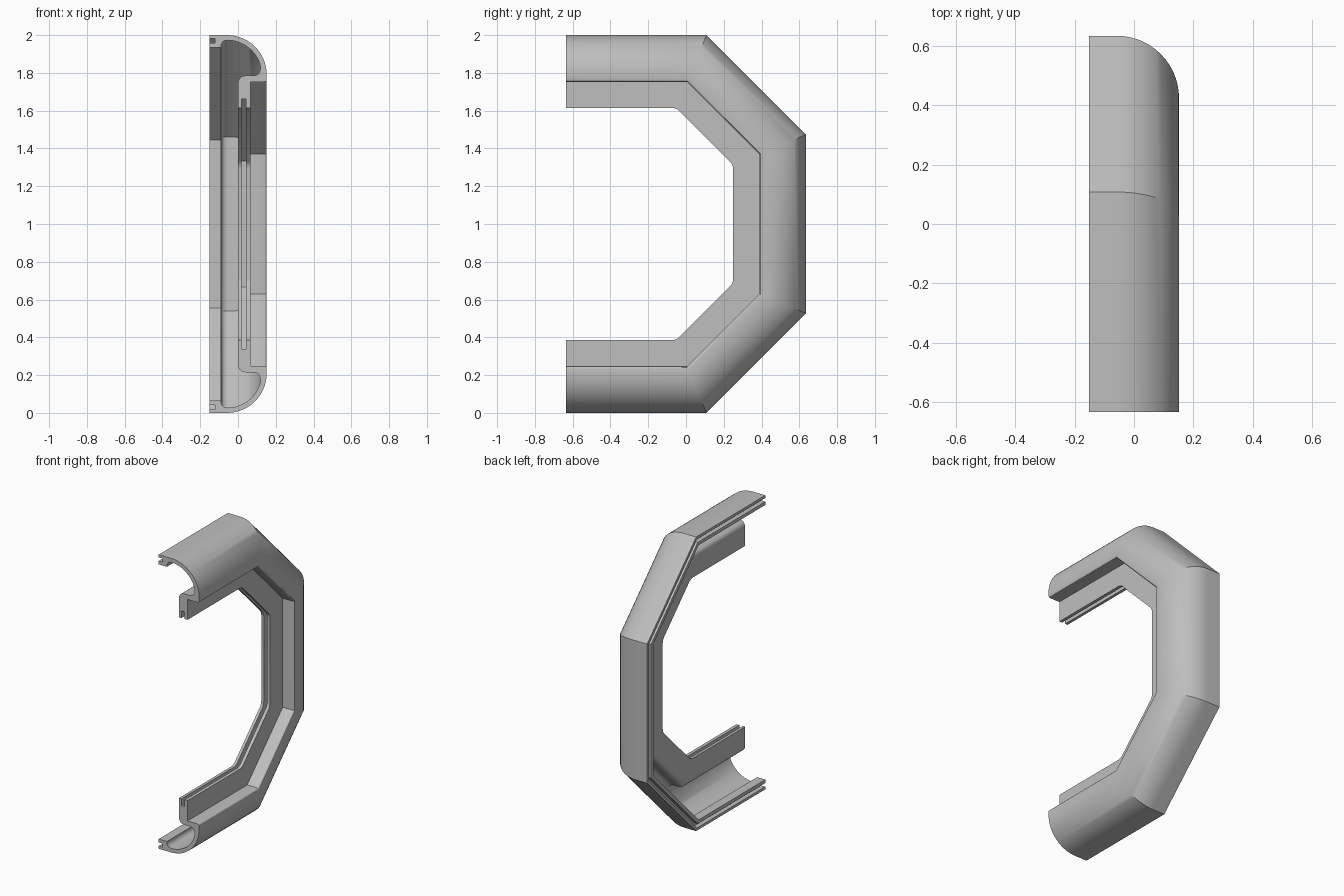
import bpy, bmesh, math

cube = bpy.data.objects.get("Cube")
if cube:
    bpy.data.objects.remove(cube, do_unlink=True)

HALF_W, HALF_L, HEIGHT = 0.152, 0.635, 2.0
CUT = 0.527                       # size of the chamfered corner of the frame
T = math.tan(math.radians(22.5))  # mitre slope
PLATE_END = 0.385                 # depth of the inner rim


def arc(cx, cd, r, a0, a1, n):
    """Points on an arc as (x, depth); 90 degrees points to the outside."""
    angles = [math.radians(a0 + (a1 - a0) * i / n) for i in range(n + 1)]
    return [(cx + r * math.cos(a), cd - r * math.sin(a)) for a in angles]


# Cross-section: x across the frame, depth measured inward from the outside
profile = [(-HALF_W, 0)]
profile += arc(-0.058, 0.21, 0.21, 90, 0, 14)            # rounded outer shell
profile += arc(0.140, 0.235, 0.012, 0, -90, 3)           # shell lower edge
profile += [(0.065, 0.247), (0.065, PLATE_END)]          # plate outer side
profile += [(0.043, PLATE_END), (0.043, 0.337),          # groove in the rim
            (0.019, 0.337), (0.019, PLATE_END), (0, PLATE_END)]
profile += arc(0.038, 0.253, 0.038, 180, 90, 5)          # plate shoulder
profile += arc(0.083, 0.180, 0.035, -90, 0, 5)           # fillet to the shell
profile += arc(-0.058, 0.21, 0.183, 14, 90, 12)          # shell inside
profile += arc(-0.058, 0.059, 0.032, 90, 180, 5)         # lip fillet
profile += [(-0.09, 0.066), (-HALF_W, 0.066),            # lip
            (-HALF_W, 0.043), (-0.122, 0.043),           # slot in the lip
            (-0.122, 0.018), (-HALF_W, 0.018)]

# Path nodes: outer y, z and the inward mitre direction; upper half mirrored
lower = [(-HALF_L, 0, 0, 1),
         (HALF_L - CUT, 0, -T, 1),
         (HALF_L, CUT, -1, T)]
upper = [(y, HEIGHT - z, my, -mz) for y, z, my, mz in reversed(lower)]
path = lower + upper

# Sweep the section along the path
bm = bmesh.new()
rings = [[bm.verts.new((x, y + my * d, z + mz * d)) for x, d in profile]
         for y, z, my, mz in path]
count = len(profile)
for a, b in zip(rings, rings[1:]):
    for i in range(count):
        j = (i + 1) % count
        bm.faces.new((a[i], a[j], b[j], b[i]))
bm.faces.new(rings[0])
bm.faces.new(list(reversed(rings[-1])))
bmesh.ops.recalc_face_normals(bm, faces=bm.faces[:])

# Round the corners of the inner rim
rim = [i for i, p in enumerate(profile) if p[1] == PLATE_END]
corners = []
for ring in rings[1:-1]:
    for i, j in ((rim[0], rim[1]), (rim[2], rim[3])):
        corners.append(bm.edges.get((ring[i], ring[j])))
bmesh.ops.bevel(bm, geom=corners, offset=0.022, offset_type='OFFSET',
                segments=4, profile=0.5, affect='EDGES')

mesh = bpy.data.meshes.new("frame_surround")
bm.to_mesh(mesh)
bm.free()
frame = bpy.data.objects.new("frame_surround", mesh)
bpy.context.collection.objects.link(frame)

# Plain grey finish
grey = bpy.data.materials.new("light grey")
grey.use_nodes = True
colour = (0.52, 0.52, 0.52, 1)
grey.diffuse_color = colour
for node in grey.node_tree.nodes:
    if node.type == 'BSDF_PRINCIPLED':
        node.inputs["Base Color"].default_value = colour
mesh.materials.append(grey)

bpy.ops.object.select_all(action='DESELECT')
frame.select_set(True)
bpy.context.view_layer.objects.active = frame
bpy.ops.object.shade_smooth_by_angle(angle=math.radians(30))
